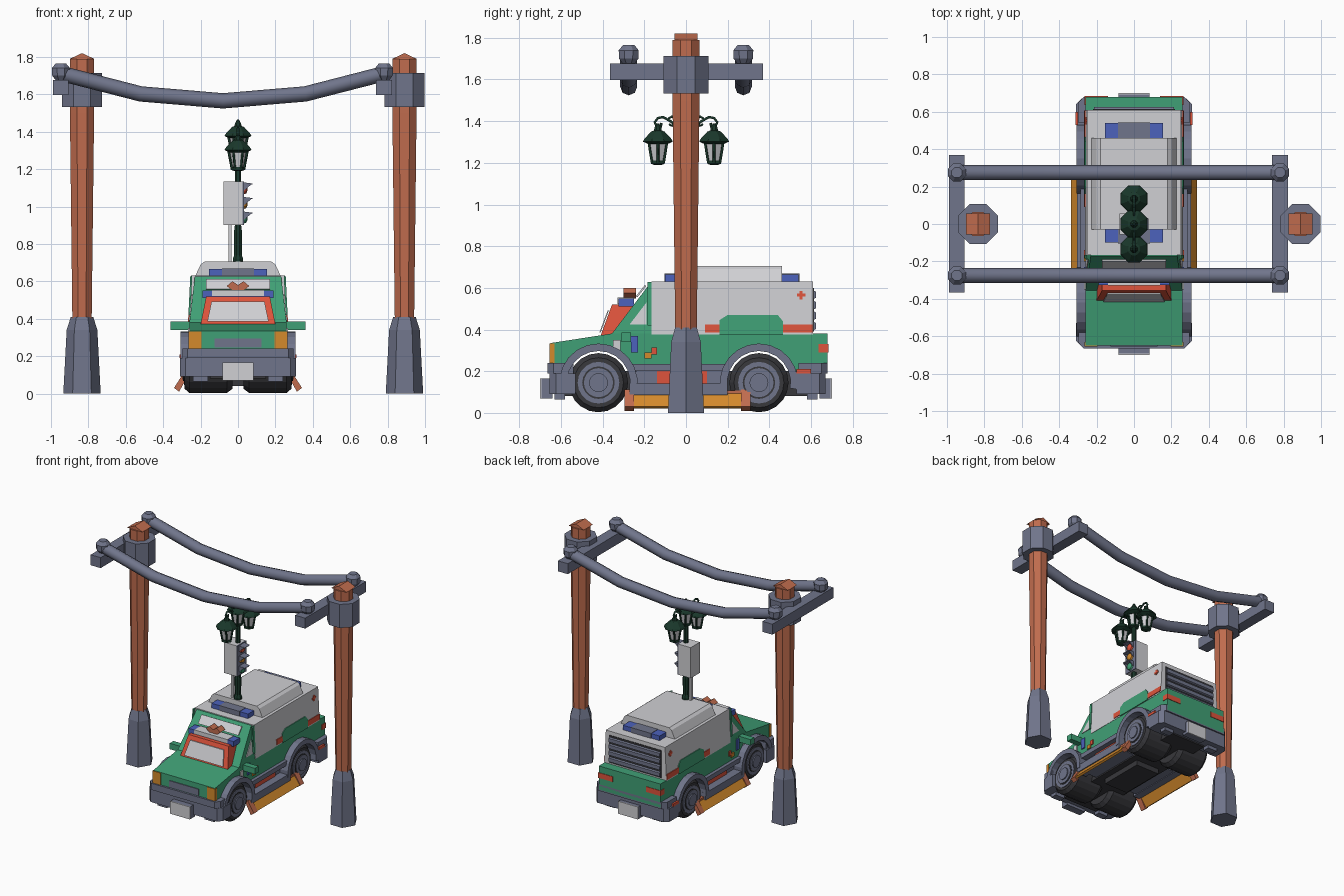
import bpy, bmesh, math
from mathutils import Vector, Matrix

if "Cube" in bpy.data.objects:
    bpy.data.objects.remove(bpy.data.objects["Cube"])


def material(name, rgb):
    m = bpy.data.materials.new(name)
    lin = [((c / 255 + 0.055) / 1.055) ** 2.4 for c in rgb]
    m.diffuse_color = (*lin, 1)
    m.use_nodes = True
    m.node_tree.nodes["Principled BSDF"].inputs["Base Color"].default_value = m.diffuse_color
    return m


GREEN = material("green", (64, 160, 118))
LIGHT = material("light_grey", (208, 208, 212))
SLATE = material("slate", (112, 117, 139))
BROWN = material("brown", (192, 108, 78))
RED = material("red", (222, 84, 60))
BLUE = material("blue", (76, 98, 188))
ORANGE = material("orange", (212, 138, 44))
DARK = material("dark_green", (26, 56, 43))
TYRE = material("charcoal", (56, 56, 60))


def finish(name, bm, mat):
    bmesh.ops.recalc_face_normals(bm, faces=bm.faces)
    me = bpy.data.meshes.new(name)
    bm.to_mesh(me)
    bm.free()
    me.materials.append(mat)
    ob = bpy.data.objects.new(name, me)
    bpy.context.collection.objects.link(ob)
    return ob


def prism(name, axis, pts, a, b, mat, taper=None):
    """Extrude a profile along an axis; taper=(z0, s0, z1, s1) scales x by height."""
    bm = bmesh.new()
    put = {'x': lambda p, t: (t, p[0], p[1]), 'y': lambda p, t: (p[0], t, p[1]),
           'z': lambda p, t: (p[0], p[1], t)}[axis]
    r1 = [bm.verts.new(put(p, a)) for p in pts]
    r2 = [bm.verts.new(put(p, b)) for p in pts]
    bm.faces.new(r1)
    bm.faces.new(r2[::-1])
    for i in range(len(pts)):
        j = (i + 1) % len(pts)
        bm.faces.new((r1[i], r1[j], r2[j], r2[i]))
    if taper:
        z0, s0, z1, s1 = taper
        for v in bm.verts:
            v.co.x *= s0 + (s1 - s0) * (v.co.z - z0) / (z1 - z0)
    return finish(name, bm, mat)


def box(name, x, y, z, mat, taper=None):
    pts = [(y[0], z[0]), (y[1], z[0]), (y[1], z[1]), (y[0], z[1])]
    return prism(name, 'x', pts, x[0], x[1], mat, taper)


def lathe(name, prof, n, loc, mat, turn=0.0, axis='z'):
    """Spin (radius, height) points into an n-sided solid."""
    bm = bmesh.new()
    rings = [[bm.verts.new((r * math.cos(2 * math.pi * i / n + turn),
                            r * math.sin(2 * math.pi * i / n + turn), h))
              for i in range(n)] for r, h in prof]
    for p, q in zip(rings, rings[1:]):
        for i in range(n):
            j = (i + 1) % n
            bm.faces.new((p[i], p[j], q[j], q[i]))
    bm.faces.new(rings[0])
    bm.faces.new(rings[-1])
    if axis == 'x':
        bm.transform(Matrix.Rotation(math.pi / 2, 4, 'Y'))
    bm.transform(Matrix.Translation(loc))
    return finish(name, bm, mat)


def tube(name, pts, r, mat, res=1):
    cu = bpy.data.curves.new(name, 'CURVE')
    cu.dimensions = '3D'
    cu.bevel_depth, cu.bevel_resolution, cu.use_fill_caps = r, res, True
    sp = cu.splines.new('POLY')
    sp.points.add(len(pts) - 1)
    for p, c in zip(sp.points, pts):
        p.co = (*c, 1)
    cu.materials.append(mat)
    ob = bpy.data.objects.new(name, cu)
    bpy.context.collection.objects.link(ob)
    bpy.ops.object.select_all(action='DESELECT')
    ob.select_set(True)
    bpy.context.view_layer.objects.active = ob
    bpy.ops.object.convert(target='MESH')


def both(x, s):
    return sorted((x[0] * s, x[1] * s))


OCT = math.pi / 8
# utility poles with collars, cross arms and insulators
for px, ax in ((-0.834, -0.947), (0.89, 0.781)):
    lathe("pole_base", [(0.1, 0), (0.082, 0.34), (0.06, 0.41)], 6, (px, 0, 0), SLATE)
    lathe("pole", [(0.056, 0.4), (0.07, 1.5), (0.07, 1.79)], 8, (px, 0, 0), BROWN, OCT)
    prism("pole_cap", 'y', [(px - 0.064, 1.79), (px + 0.064, 1.79), (px, 1.82)], -0.055, 0.055, BROWN)
    lathe("collar", [(0.116, 1.533), (0.116, 1.713)], 8, (px, 0, 0), SLATE, OCT)
    box("cross_arm", (ax - 0.042, ax + 0.042), (-0.365, 0.37), (1.597, 1.677), SLATE)
    for y in (-0.275, 0.275):
        lathe("insulator", [(0.03, 1.675), (0.05, 1.70), (0.052, 1.74), (0.03, 1.765)], 8, (ax, y, 0), SLATE, OCT)
# sagging wires
for y in (-0.275, 0.275):
    tube("wire", [(-0.94, y, 1.71), (-0.52, y, 1.602), (-0.08, y, 1.565), (0.36, y, 1.602), (0.78, y, 1.71)], 0.041, SLATE, 2)

# lower body with wheel arches cut into the side profile
WZ, FRONT, REAR = 0.145, -0.42, 0.35


def arc(cy, r, a0, a1, n):
    return [(cy + r * math.cos(math.radians(a0 + (a1 - a0) * i / n)),
             WZ + r * math.sin(math.radians(a0 + (a1 - a0) * i / n))) for i in range(n + 1)]


prof = [(-0.65, 0.2), (-0.65, 0.335), (-0.36, 0.38), (0.68, 0.38), (0.68, 0.2)]
prof += arc(REAR, 0.165, 19.5, 160.5, 8) + arc(FRONT, 0.165, 19.5, 160.5, 8)
prism("lower_body", 'x', prof, -0.26, 0.26, GREEN)
box("chassis", (-0.24, 0.24), (-0.24, 0.18), (0.09, 0.21), SLATE)
box("underside", (-0.15, 0.15), (-0.6, 0.6), (0.08, 0.2), TYRE)
box("sump", (-0.1, 0.1), (-0.2, 0.15), (0.04, 0.09), TYRE)

# bumpers, lips and number plates, front and back
for s, e in ((-1, 0.655), (1, 0.67)):
    c = [(-0.31, 0.53), (0.31, 0.53), (0.31, e - 0.03), (0.28, e), (-0.28, e), (-0.31, e - 0.03)]
    prism("bumper", 'z', [(x, y * s) for x, y in c], 0.09, 0.19, SLATE)
    prism("bumper_lip", 'z', [(x * 0.96, (y + 0.01) * s) for x, y in c], 0.19, 0.24, SLATE)
    box("plate_holder", (-0.083, 0.083), both((0.64, 0.693), s), (0.07, 0.165), SLATE)
    box("number_plate", (-0.083, 0.083), both((0.693, 0.7), s), (0.07, 0.165), LIGHT)
    for x in (-0.2, 0.2):
        box("bumper_foot", (x - 0.04, x + 0.04), both((0.58, 0.63), s), (0.065, 0.09), SLATE)

# cab, windscreen and red framed front screen
prism("cab", 'x', [(-0.36, 0.375), (-0.17, 0.625), (-0.15, 0.625), (-0.15, 0.375)], -1, 1, GREEN, (0.375, 0.26, 0.63, 0.23))
prism("upper_windscreen", 'x', [(-0.233, 0.555), (-0.241, 0.559), (-0.198, 0.613), (-0.19, 0.609)], -0.17, 0.17, LIGHT)
prism("screen_frame", 'x', [(-0.41, 0.37), (-0.355, 0.52), (-0.25, 0.52), (-0.33, 0.37)], -1, 1, RED, (0.37, 0.2, 0.52, 0.17))
prism("screen_pane", 'x', [(-0.41, 0.385), (-0.416, 0.385), (-0.376, 0.492), (-0.37, 0.492)], -1, 1, LIGHT, (0.38, 0.165, 0.5, 0.14))
box("blue_bar", (-0.19, 0.19), (-0.325, -0.25), (0.51, 0.55), BLUE)
box("white_bar", (-0.14, 0.14), (-0.328, -0.25), (0.522, 0.553), LIGHT)
prism("brown_badge", 'y', [(-0.06, 0.575), (-0.03, 0.6), (0, 0.58), (0.03, 0.6), (0.06, 0.575), (0.03, 0.55), (-0.03, 0.55)], -0.3, -0.24, BROWN)
box("grille", (-0.125, 0.125), (-0.656, -0.645), (0.245, 0.295), SLATE)

# rear cabin, roof hump and light bars
TAP = (0.38, 0.262, 0.63, 0.25)
box("rear_cabin", (-1, 1), (-0.165, 0.61), (0.375, 0.63), LIGHT, TAP)
prism("roof_hump", 'y', [(-0.23, 0.625), (0.23, 0.625), (0.2, 0.69), (0.18, 0.705), (-0.18, 0.705), (-0.2, 0.69)], -0.03, 0.46, LIGHT)
for y0, y1 in ((-0.1, -0.03), (0.46, 0.54)):
    box("light_bar", (-0.155, 0.155), (y0, y1), (0.625, 0.665), BLUE)
    box("light_bar_middle", (-0.085, 0.085), (y0 - 0.004, y1 + 0.004), (0.625, 0.668), SLATE)

# rear shutter door and green surround
box("shutter_back", (-0.22, 0.22), (0.605, 0.614), (0.39, 0.6), TYRE)
for i in range(4):
    z = 0.395 + i * 0.05
    prism("shutter_slat", 'x', [(0.61, z), (0.625, z + 0.008), (0.625, z + 0.036), (0.61, z + 0.044)], -0.215, 0.215, SLATE)

for s in (-1, 1):
    # painted side details
    SIDE = both((0.255, 0.268), s)
    one = (0.98 * s, 1.02 * s)
    box("headlight", both((0.195, 0.265), s), (-0.655, -0.632), (0.24, 0.332), ORANGE)
    box("tail_light", both((0.14, 0.264), s), (0.637, 0.684), (0.29, 0.33), RED)
    hump = [(0.16, 0.375), (0.16, 0.445), (0.2, 0.47), (0.44, 0.47), (0.465, 0.44), (0.465, 0.375)]
    prism("green_side_patch", 'x', hump, *one, GREEN, TAP)
    box("red_stripe_rear", one, (0.465, 0.608), (0.385, 0.425), RED, TAP)
    box("red_stripe_middle", one, (0.09, 0.16), (0.385, 0.425), RED, TAP)
    box("cross_upright", one, (0.545, 0.56), (0.545, 0.585), RED, TAP)
    box("cross_bar", one, (0.532, 0.573), (0.558, 0.572), RED, TAP)
    box("door_edge", one, (-0.185, -0.165), (0.42, 0.628), GREEN, TAP)
    prism("cab_window", 'x', [(-0.27, 0.425), (-0.19, 0.53), (-0.19, 0.425)], 0.97 * s, 1.02 * s, LIGHT, (0.375, 0.26, 0.63, 0.23))
    box("blue_mark", SIDE, (-0.265, -0.23), (0.29, 0.37), BLUE)
    box("white_mark", SIDE, (-0.35, -0.315), (0.3, 0.35), LIGHT)
    box("orange_mark", SIDE, (-0.2, -0.165), (0.26, 0.29), ORANGE)
    box("red_mark", SIDE, (-0.165, -0.14), (0.28, 0.315), RED)
    box("red_sill_panel", both((0.238, 0.247), s), (-0.14, 0.1), (0.14, 0.205), RED)
    box("red_rear_mark", both((0.3, 0.313), s), (0.53, 0.6), (0.19, 0.21), RED)
    # mirrors
    box("mirror", both((0.25, 0.36), s), (-0.31, -0.265), (0.34, 0.385), GREEN)
    # sills
    box("sill", both((0.22, 0.305), s), (-0.27, 0.2), (0.085, 0.14), SLATE)
    box("side_skirt", both((0.22, 0.285), s), (-0.26, 0.19), (0.2, 0.235), SLATE)
    # slanted side steps
    step = [(0.27, 0.095), (0.285, 0.102), (0.337, 0.03), (0.322, 0.022)]
    prism("step", 'y', [(x * s, z) for x, z in step], -0.25, 0.265, ORANGE)
    end = [(0.265, 0.1), (0.29, 0.112), (0.342, 0.03), (0.315, 0.01)]
    for y0, y1 in ((-0.295, -0.25), (0.265, 0.31)):
        prism("step_end", 'y', [(x * s, z) for x, z in end], y0, y1, BROWN)
    box("step_rail", both((0.27, 0.292), s), (-0.25, 0.265), (0.088, 0.108), BROWN)
    # wheels and arches
    for cy in (FRONT, REAR):
        w = lambda nm, r, x0, x1, m: lathe(nm, [(r, x0), (r, x1)], 20, (0, cy, WZ), m, 0, 'x')
        lathe("tyre", [(0.12, 0.03 * s), (0.142, 0.06 * s), (0.142, 0.26 * s), (0.12, 0.285 * s)], 20, (0, cy, WZ), TYRE, 0, 'x')
        w("rim", 0.1, 0.2 * s, 0.29 * s, SLATE)
        w("rim_groove", 0.078, 0.28 * s, 0.293 * s, TYRE)
        w("rim_inner", 0.07, 0.28 * s, 0.297 * s, SLATE)
        w("hub", 0.045, 0.28 * s, 0.305 * s, SLATE)
        flare = arc(cy, 0.188, -10, 190, 12) + arc(cy, 0.152, 190, -10, 12)
        prism("wheel_arch", 'x', flare, 0.2 * s, 0.308 * s, SLATE)

# lamp post on the roof
lathe("lamp_post", [(0.03, 0.62), (0.03, 0.72), (0.022, 0.74), (0.024, 0.86), (0.018, 0.9), (0.018, 1.3)], 8, (0, 0, 0), DARK, OCT)


def lantern(y, z):
    lathe("lantern_roof", [(0.05, 0.1), (0.078, 0.112), (0.07, 0.125), (0.035, 0.16), (0.02, 0.165),
                           (0.018, 0.178), (0.006, 0.2)], 8, (0, y, z), DARK, OCT)
    lathe("lantern_glass", [(0.028, 0.015), (0.044, 0.105)], 6, (0, y, z), LIGHT)
    lathe("lantern_floor", [(0.022, 0), (0.038, 0.006), (0.036, 0.022)], 6, (0, y, z), DARK)
    for i in range(6):
        c, d = math.cos(i * math.pi / 3), math.sin(i * math.pi / 3)
        tube("lantern_bar", [(0.032 * c, y + 0.032 * d, z + 0.01), (0.05 * c, y + 0.05 * d, z + 0.105)], 0.007, DARK, 0)


lantern(0, 1.265)
for s in (-1, 1):
    lantern(0.135 * s, 1.19)
    arm = [(0.01, 1.33), (0.04, 1.375), (0.075, 1.4), (0.11, 1.42), (0.135, 1.415), (0.15, 1.395), (0.14, 1.37), (0.12, 1.375), (0.118, 1.392)]
    tube("scroll_arm", [(0, y * s, z) for y, z in arm], 0.007, DARK)
    curl = [(0.065 + 0.022 * math.cos(a * 0.7), 1.4 + 0.022 * math.sin(a * 0.7)) for a in range(9)]
    tube("scroll_curl", [(0, y * s, z) for y, z in curl], 0.006, DARK)

# traffic light facing sideways
box("signal_box", (-0.078, 0.024), (-0.055, 0.055), (0.9, 1.134), LIGHT)
box("signal_face", (0.024, 0.032), (-0.055, 0.055), (0.9, 1.134), SLATE)
box("signal_cable", (-0.05, -0.034), (-0.012, 0.012), (0.62, 0.9), LIGHT)
for z, m in ((1.095, RED), (1.017, ORANGE), (0.939, GREEN)):
    lathe("signal_lens", [(0.03, 0.03), (0.026, 0.044), (0.012, 0.05)], 12, (0, 0, z), m, 0, 'x')
    prism("signal_visor", 'y', [(0.03, z + 0.034), (0.078, z + 0.028), (0.076, z + 0.022), (0.03, z + 0.027)], -0.03, 0.03, SLATE)
    for y in (-0.033, 0.027):
        prism("visor_cheek", 'y', [(0.03, z + 0.033), (0.076, z + 0.027), (0.03, z - 0.012)], y, y + 0.006, SLATE)
